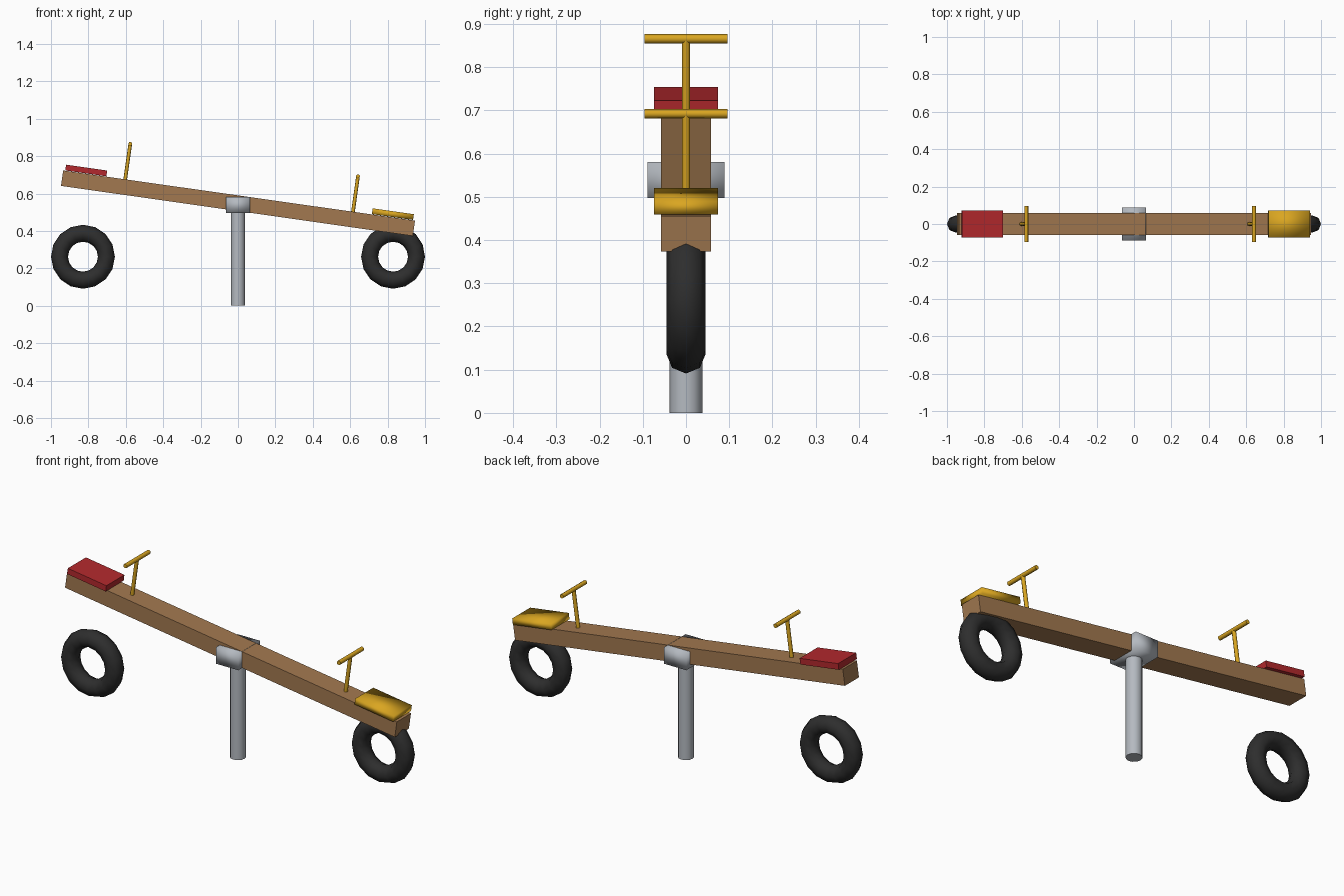
import bpy
import math
from mathutils import Matrix, Vector

cube = bpy.data.objects.get("Cube")
if cube:
    bpy.data.objects.remove(cube, do_unlink=True)


def material(name, rgb):
    m = bpy.data.materials.new(name)
    m.use_nodes = True
    m.diffuse_color = (*rgb, 1)
    m.node_tree.nodes["Principled BSDF"].inputs["Base Color"].default_value = (*rgb, 1)
    return m


wood = material("brown wood", (0.36, 0.19, 0.08))
red = material("red paint", (0.45, 0.022, 0.026))
yellow = material("yellow paint", (0.70, 0.38, 0.015))
steel = material("grey steel", (0.46, 0.49, 0.53))
rubber = material("black rubber", (0.027, 0.027, 0.027))

# Tilted frame of the plank: u along it, y across, n away from it
TILT = Matrix.Translation((0, 0, 0.548)) @ Matrix.Rotation(math.radians(8.1), 4, 'Y')


def finish(name, mat, matrix, smooth=None):
    ob = bpy.context.object
    ob.name = name
    ob.data.materials.append(mat)
    ob.matrix_world = matrix
    if smooth == "all":
        bpy.ops.object.shade_smooth()
    elif smooth == "angle":
        bpy.ops.object.shade_smooth_by_angle(angle=math.radians(50))
    return ob


def box(name, mat, size, matrix, smooth=None):
    bpy.ops.mesh.primitive_cube_add(size=1)
    bpy.context.object.data.transform(Matrix.Diagonal((*size, 1)))
    return finish(name, mat, matrix, smooth)


def rod(name, mat, radius, length, sides, matrix):
    bpy.ops.mesh.primitive_cylinder_add(vertices=sides, radius=radius, depth=length)
    return finish(name, mat, matrix, "angle")


def on_plank(u, n):
    return TILT @ Matrix.Translation((u, 0, n))


ACROSS = Matrix.Rotation(math.pi / 2, 4, 'X')

# Plank, pivot bracket and centre post
box("plank", wood, (1.9, 0.115, 0.083), TILT)
box("pivot_bracket", steel, (0.128, 0.178, 0.084),
    Matrix.Translation((0, 0, 0.539)), "all")
rod("centre_post", steel, 0.038, 0.51, 12, Matrix.Translation((0, 0, 0.255)))

# Seat, handle and half-buried tyre at each end
for side, sign, paint, shading in (("right", -1, red, None), ("left", 1, yellow, "all")):
    box(side + "_seat", paint, (0.222, 0.147, 0.031),
        on_plank(0.828 * sign, 0.059), shading)
    rod(side + "_handle_stem", yellow, 0.0098, 0.195, 8, on_plank(0.615 * sign, 0.135))
    rod(side + "_handle_bar", yellow, 0.0108, 0.192, 8,
        on_plank(0.615 * sign, 0.233) @ ACROSS)
    bpy.ops.mesh.primitive_torus_add(major_segments=16, minor_segments=8,
                                     major_radius=0.1255, minor_radius=0.0455)
    finish(side + "_tyre", rubber,
           Matrix.Translation((0.829 * sign, 0, 0.262)) @ ACROSS, "all")
